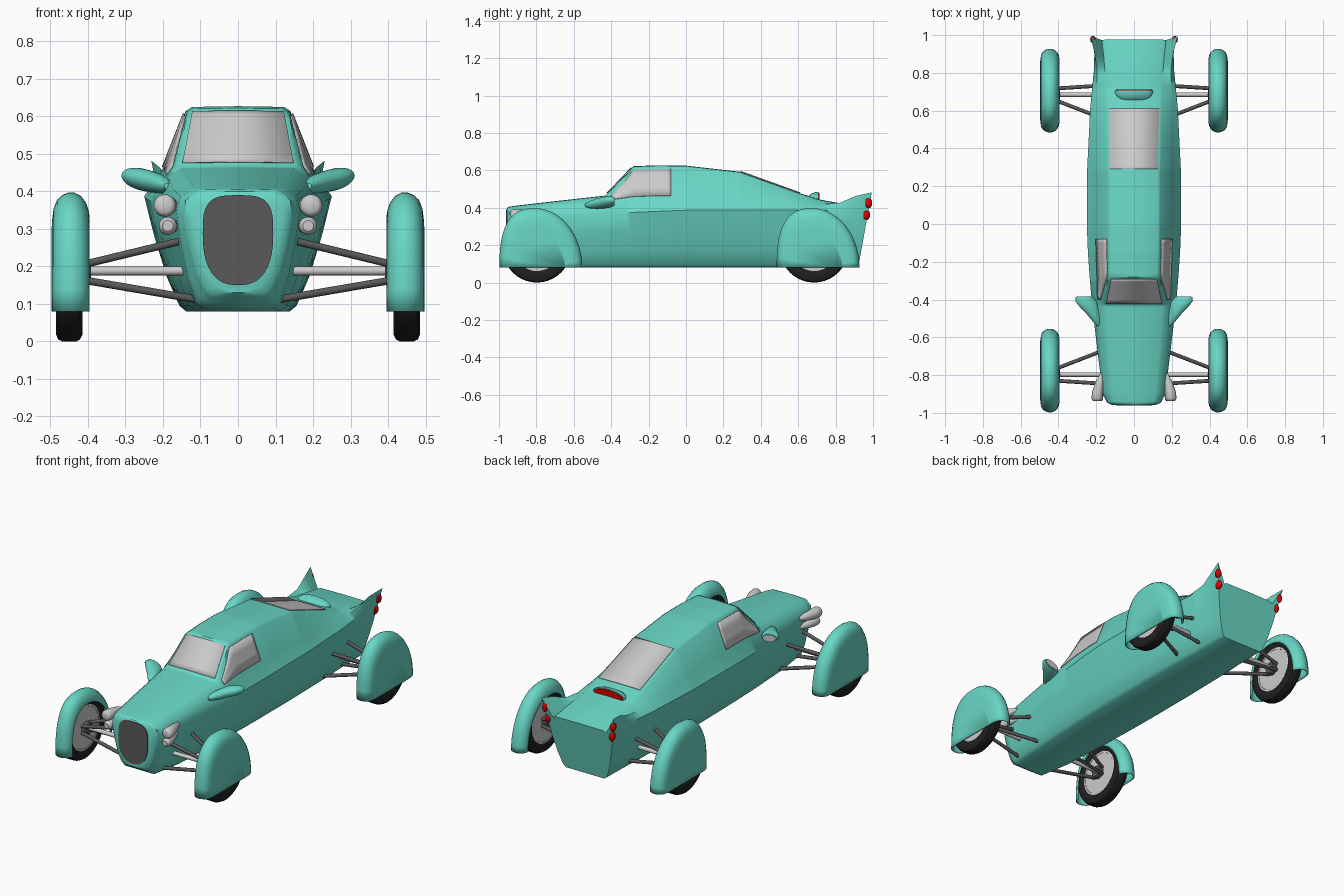
import bpy, bmesh, math
from mathutils import Vector as V

if "Cube" in bpy.data.objects:
    bpy.data.objects.remove(bpy.data.objects["Cube"])


def material(name, r, g, b):
    m = bpy.data.materials.new(name)
    m.diffuse_color = (r, g, b, 1)
    m.use_nodes = True
    m.node_tree.nodes["Principled BSDF"].inputs["Base Color"].default_value = m.diffuse_color
    return m


TEAL = material("teal paint", 0.14, 0.68, 0.56)
LIGHT = material("light grey", 0.6, 0.6, 0.6)
DARK = material("dark grey", 0.1, 0.1, 0.1)
BLACK = material("tyre black", 0.014, 0.014, 0.014)
RED = material("lamp red", 0.7, 0.0, 0.0)


def loft(name, rings, mat, closed=True, caps=(True, True), mirror=False, thick=0, angle=40):
    """Skin a list of point rings, optionally capped and mirrored in x."""
    bm = bmesh.new()
    vs = [[bm.verts.new(p) for p in r] for r in rings]
    n = len(vs[0])
    for a, b in zip(vs, vs[1:]):
        for i in range(n if closed else n - 1):
            j = (i + 1) % n
            bm.faces.new((a[i], a[j], b[j], b[i]))
    if caps[0]:
        bm.faces.new(vs[0])
    if caps[1]:
        bm.faces.new(vs[-1])
    bmesh.ops.recalc_face_normals(bm, faces=bm.faces)
    me = bpy.data.meshes.new(name)
    bm.to_mesh(me)
    bm.free()
    ob = bpy.data.objects.new(name, me)
    bpy.context.collection.objects.link(ob)
    me.materials.append(mat)
    bpy.ops.object.select_all(action='DESELECT')
    ob.select_set(True)
    bpy.context.view_layer.objects.active = ob
    bpy.ops.object.shade_smooth_by_angle(angle=math.radians(angle))
    if thick:
        s = ob.modifiers.new("Thickness", 'SOLIDIFY')
        s.thickness, s.offset = thick, 0
    if mirror:
        ob.modifiers.new("Mirror", 'MIRROR')
    return ob


def oval(y, cx, cz, a, b, tilt=0, n=24):
    """Ellipse facing along y."""
    out = []
    for k in range(n):
        t = math.tau * k / n
        dx = a * math.cos(t)
        out.append(V((cx + dx, y, cz + b * math.sin(t) + tilt * dx)))
    return out


def lathe(name, cy, cz, prof, mat):
    """Turned part around an x axis; prof is (x, radius)."""
    rings = [[V((x, cy + r * math.cos(math.tau * k / 40), cz + r * math.sin(math.tau * k / 40)))
              for k in range(40)] for x, r in prof]
    return loft(name, rings, mat, mirror=True)


def rod(name, a, b, r, mat):
    a, b = V(a), V(b)
    d = (b - a).normalized()
    u = d.cross(V((0, 0, 1))).normalized()
    w = d.cross(u)
    rings = [[p + r * (u * math.cos(math.tau * k / 12) + w * math.sin(math.tau * k / 12))
              for k in range(12)] for p in (a, b)]
    loft(name, rings, mat, mirror=True)


def clamp(t):
    return max(0, min(1, t))


# Body stations: y, top z, roof edge x, shoulder x and z, crease x, floor x
ST = [
    (-.957, .400, .100, .118, .365, .120, .050),
    (-.945, .406, .118, .140, .375, .143, .080),
    (-.900, .412, .130, .152, .385, .165, .105),
    (-.700, .435, .145, .172, .405, .190, .125),
    (-.430, .465, .165, .190, .437, .222, .140),
    (-.280, .622, .135, .195, .450, .235, .145),
    (-.150, .627, .138, .200, .455, .244, .148),
    (0.00, .625, .140, .203, .455, .250, .150),
    (.290, .592, .141, .205, .450, .248, .150),
    (.610, .477, .148, .198, .425, .232, .145),
    (.720, .443, .150, .195, .415, .222, .140),
    (.830, .424, .155, .196, .427, .212, .138),
    (.910, .407, .161, .208, .463, .210, .136),
    (.993, .388, .170, .231, .482, .213, .135),
]


def half_section(y):
    for p, q in zip(ST, ST[1:]):
        if y <= q[0] + 1e-6:
            break
    t = (y - p[0]) / (q[0] - p[0])
    _, zt, we, w2, z2, w3, wb = [a + (b - a) * t for a, b in zip(p, q)]
    nose = clamp((-.9 - y) / .057)
    zb = .08 + .01 * clamp((-.7 - y) / .2) + .04 * nose
    z3 = .387 - .04 * clamp(-y / .95) - .027 * nose
    pts = [(0, zt), (we - .015, zt - .002), (we, zt - .012), (w2, z2), (w3, z3),
           (w3 + (wb - w3) * .35 + .008, z3 + (zb - z3) * .35),
           (w3 + (wb - w3) * .7 + .01, z3 + (zb - z3) * .7),
           (wb + .006, zb + .015), (wb - .012, zb), (0, zb)]
    k = clamp((y - .6) / .39) * .18      # slanted tail
    return [V((x, y - k * (.482 - z), z)) for x, z in pts]


def flip(p):
    return V((-p.x, p.y, p.z))


ys = sorted({s[0] for s in ST} | {round(-.94 + .02 * i, 3) for i in range(96)})
rings = []
for y in ys:
    h = half_section(y)
    rings.append(h + [flip(p) for p in h[-2:0:-1]])
loft("body", rings, TEAL)

# Windows, as thin plates lying on the body
UP = V((0, -.003, .003))
for name, y0, y1, off in (("windshield", -.42, -.29, UP), ("rear_window", .29, .61, V((0, .001, .003)))):
    rows = []
    for y in [y0] + [v for v in ys if y0 < v < y1] + [y1]:
        h = half_section(y)
        rows.append([flip(h[1]) + off, h[0] + off, h[1] + off])
    loft(name, rows, LIGHT, closed=False, caps=(False, False), thick=.004)
rows = []
for y in [v for v in ys if -.40 <= v <= -.075]:
    h = half_section(y)
    top = .06 + .35 * max(0, (-.29 - y) / .11)
    rows.append([h[2].lerp(h[3], top + (.95 - top) * i / 3) + V((.003, 0, .0015)) for i in range(4)])
loft("side_window", rows, LIGHT, closed=False, caps=(False, False), mirror=True, thick=.004)

# Grille: egg-shaped plate on the nose
egg = []
for k in range(40):
    c, s = math.cos(math.tau * k / 40), math.sin(math.tau * k / 40)
    e = .6 if s > 0 else .8
    egg.append((.094 * math.copysign(abs(c) ** e, c), .29 + (.1 if s > 0 else .14) * math.copysign(abs(s) ** e, s)))
loft("grille", [[V((x, y, z)) for x, z in egg] for y in (-.954, -.962)], DARK)

# Headlights: teardrop pods, two on each side
for name, x, z, r in (("upper_headlight", .195, .362, .030), ("lower_headlight", .187, .308, .024)):
    prof = [(-.938, .6, 0), (-.933, .85, 0), (-.922, 1, 0), (-.89, .97, -.002), (-.84, .75, -.012), (-.79, .3, -.025)]
    loft(name, [oval(y, x + dx, z, r * s, r * s) for y, s, dx in prof], LIGHT, mirror=True)

# Door mirrors
pod = [(-.54, .188, .413, .008, .008), (-.52, .193, .415, .022, .018), (-.48, .212, .421, .036, .026),
       (-.44, .236, .427, .050, .029), (-.41, .254, .431, .057, .030), (-.386, .265, .433, .046, .023)]
loft("mirror_pod", [oval(*p, tilt=.2) for p in pod], TEAL, mirror=True)
loft("mirror_glass", [oval(y, .265, .433, .040, .020, .2) for y in (-.388, -.383)], LIGHT, mirror=True)

# High brake lamp in its cowl
cowl = [(.650, .050, .006), (.660, .075, .018), (.675, .092, .028), (.695, .1, .034), (.708, .1, .034)]
loft("brake_lamp_cowl", [oval(y, 0, .450, a, b) for y, a, b in cowl], TEAL)
loft("brake_lamp", [oval(y, 0, .450, .092, .028) for y in (.706, .713)], RED)

# Tail lamps on the fins
for name, x, z, y in (("upper_tail_lamp", .217, .425, .980), ("lower_tail_lamp", .204, .362, .969)):
    dome = [(-.02, .7), (-.008, .95), (0, 1), (.008, .85), (.013, .5), (.015, .15)]
    loft(name, [oval(y + d, x, z, .015 * s, .027 * s) for d, s in dome], RED, mirror=True)

# Wheels, fenders and suspension, front then rear
for end, cy, f in (("front", -.797, -1), ("rear", .685, 1)):
    lathe(end + "_tyre", cy, .183,
          [(.425, .120), (.416, .135), (.415, .165), (.421, .178), (.432, .183),
           (.468, .183), (.479, .178), (.485, .165), (.484, .135), (.475, .120)], BLACK)
    lathe(end + "_rim", cy, .183, [(.419, .128), (.418, .118), (.428, .110), (.432, .05), (.470, .05), (.476, .128)], LIGHT)
    lathe(end + "_hub", cy, .183, [(.392, .030), (.398, .036), (.435, .036)], DARK)
    # Fender arch: rounded front, longer tapered back
    arch = []
    for k in range(29):
        t = math.pi * k / 28
        c, s = math.cos(t), max(0, math.sin(t))
        a, e = (.188, .75) if c > 0 else (.25, 1.0)
        arch.append((-.01 - math.copysign(a * abs(c) ** e, c), .315 * s ** e))
    shape = [(.398, .80), (.401, .86), (.408, .92), (.420, .97), (.436, .997), (.450, 1.0),
             (.466, .98), (.480, .94), (.489, .87), (.4935, .76), (.495, .6)]
    loft(end + "_fender", [[V((x, cy + .02 + (y - .02) * s, .08 + z * s)) for y, z in arch] for x, s in shape],
         TEAL, closed=False, caps=(False, True), mirror=True, thick=.005)
    rod(end + "_axle", (.1, cy, .188), (.43, cy, .188), .012, LIGHT)
    for place, zo, zi in (("upper", .203, .278), ("lower", .165, .112)):
        rod(end + "_" + place + "_arm_a", (.42, cy + f * .032, zo), (.11, cy + f * .052, zi), .010, DARK)
        rod(end + "_" + place + "_arm_b", (.42, cy - f * .028, zo), (.11, cy - f * .148, zi), .010, DARK)
